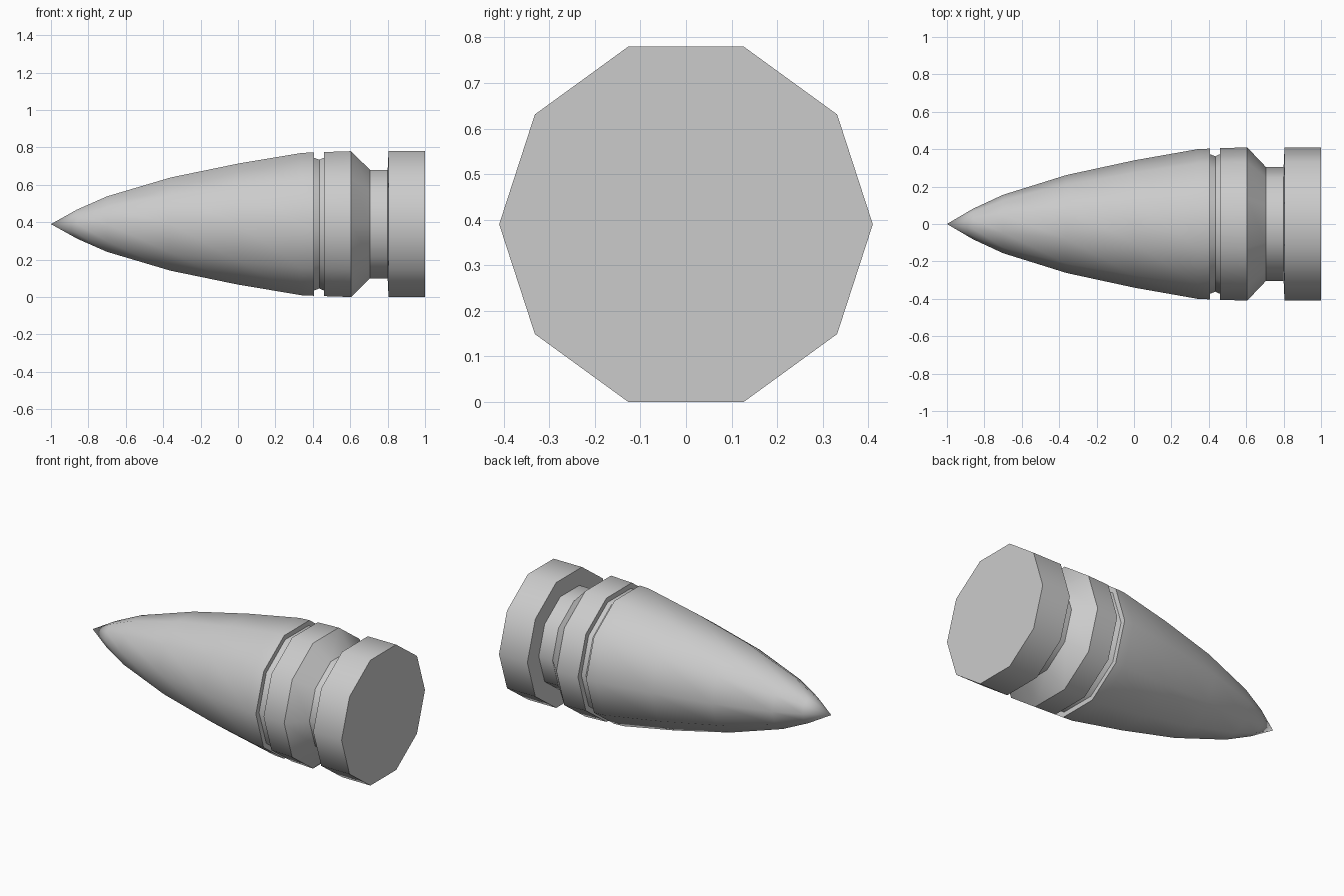
import bpy, bmesh, math

if "Cube" in bpy.data.objects:
    bpy.data.objects.remove(bpy.data.objects["Cube"])

SIDES = 10
R = 0.41
AXIS_Z = R * math.cos(math.pi / SIDES)   # flat side rests on z = 0

# (x, radius) from behind the tip to the tail
profile = [
    (-0.86, 0.082), (-0.70, 0.156), (-0.36, 0.262), (0.0, 0.34),
    (0.34, 0.40), (0.405, 0.403),                      # curved nose
    (0.406, 0.373), (0.435, 0.362), (0.459, 0.373),    # narrow groove
    (0.46, 0.405), (0.605, R),                         # band
    (0.705, 0.305), (0.80, 0.305),                     # chamfer and neck
    (0.805, R), (1.0, R),                              # tail rim
]

bm = bmesh.new()
tip = bm.verts.new((-1, 0, AXIS_Z))
rings = []
for x, r in profile:
    rings.append([bm.verts.new((x, r * math.cos(a), AXIS_Z + r * math.sin(a)))
                  for a in (2 * math.pi * i / SIDES for i in range(SIDES))])

# Pointed tip, lathed walls and flat tail cap
for i in range(SIDES):
    j = (i + 1) % SIDES
    bm.faces.new((tip, rings[0][i], rings[0][j]))
    for a, b in zip(rings, rings[1:]):
        bm.faces.new((a[i], b[i], b[j], a[j]))
bm.faces.new(rings[-1])
bmesh.ops.recalc_face_normals(bm, faces=bm.faces)

mesh = bpy.data.meshes.new("grooved_projectile")
bm.to_mesh(mesh)
bm.free()
body = bpy.data.objects.new("grooved_projectile", mesh)
bpy.context.collection.objects.link(body)

# Smooth around the sides, crisp at the grooves and tail
bpy.context.view_layer.objects.active = body
body.select_set(True)
bpy.ops.object.shade_smooth_by_angle(angle=math.radians(40))
